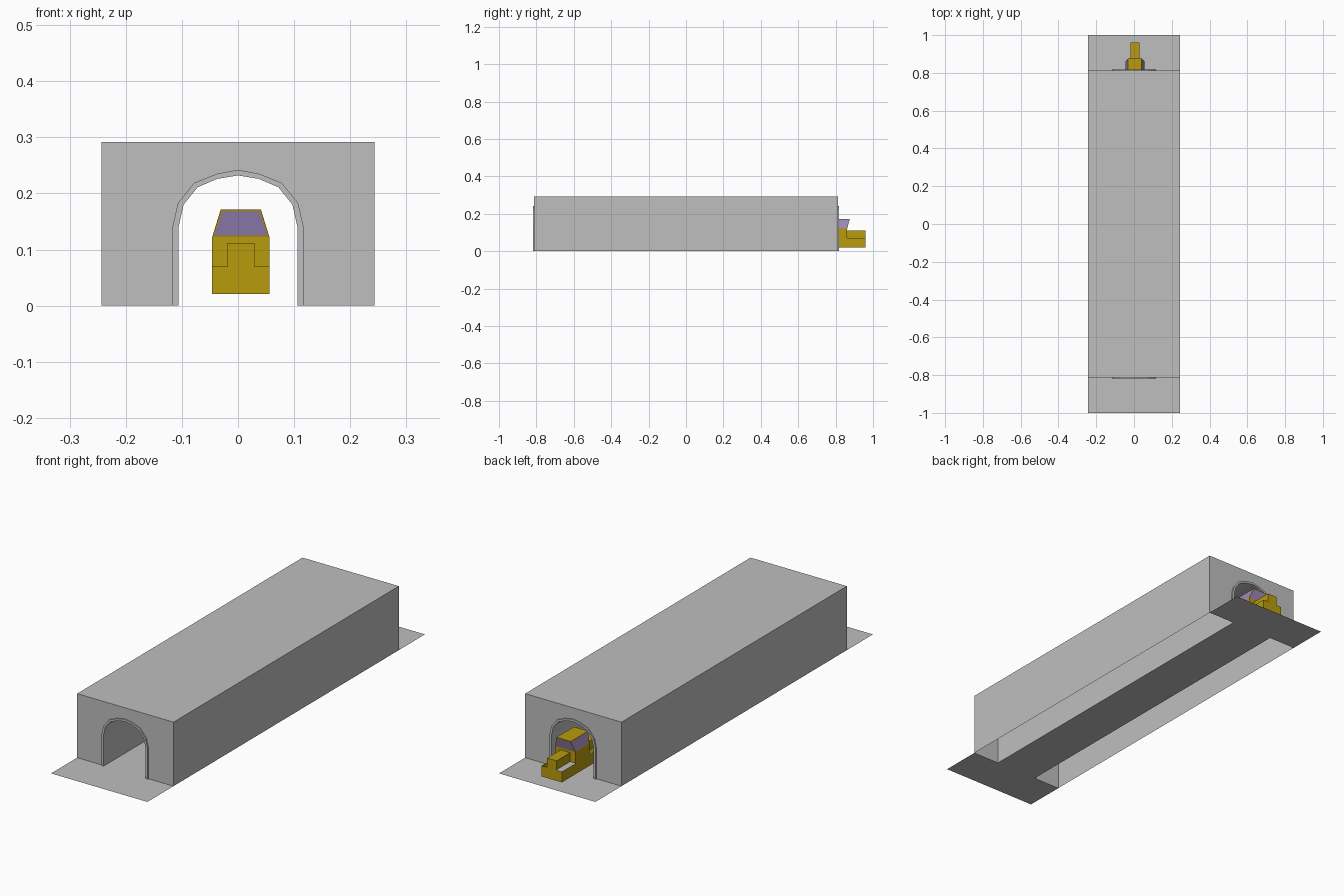
import bpy, bmesh

cube = bpy.data.objects.get("Cube")
if cube:
    bpy.data.objects.remove(cube, do_unlink=True)


def material(name, color):
    m = bpy.data.materials.new(name)
    m.use_nodes = True
    m.diffuse_color = (*color, 1)
    m.node_tree.nodes["Principled BSDF"].inputs["Base Color"].default_value = (*color, 1)
    return m


GREY = material("concrete grey", (0.52, 0.52, 0.52))
YELLOW = material("mustard yellow", (0.48, 0.33, 0.004))
PURPLE = material("window purple", (0.33, 0.24, 0.51))


def finish(name, bm, *mats):
    bmesh.ops.recalc_face_normals(bm, faces=bm.faces)
    mesh = bpy.data.meshes.new(name)
    bm.to_mesh(mesh)
    bm.free()
    for m in mats:
        mesh.materials.append(m)
    obj = bpy.data.objects.new(name, mesh)
    bpy.context.collection.objects.link(obj)
    return obj


def extrude_profile(name, profile, y0, y1, mat, open_base=False):
    """Sweep an x-z outline along y."""
    bm = bmesh.new()
    face = bm.faces.new([bm.verts.new((x, y0, z)) for x, z in profile])
    new = bmesh.ops.extrude_face_region(bm, geom=[face], use_keep_orig=True)["geom"]
    for v in new:
        if isinstance(v, bmesh.types.BMVert):
            v.co.y = y1
    bmesh.ops.recalc_face_normals(bm, faces=bm.faces)
    if open_base:
        base = [f for f in bm.faces if all(v.co.z < 0.001 for v in f.verts)]
        bmesh.ops.delete(bm, geom=base, context='FACES')
    return finish(name, bm, mat)


def box(name, x0, x1, y0, y1, z0, z1, mat, open_ends=False):
    bm = bmesh.new()
    bmesh.ops.create_cube(bm, size=1)
    for v in bm.verts:
        v.co = (x1 if v.co.x > 0 else x0, y1 if v.co.y > 0 else y0, z1 if v.co.z > 0 else z0)
    if open_ends:
        bm.normal_update()
        caps = [f for f in bm.faces if abs(f.normal.z) > 0.9]
        bmesh.ops.delete(bm, geom=caps, context='FACES_ONLY')
    return finish(name, bm, mat)


def arch(half):
    """Mirror half an arch, listed from foot to crown."""
    return half + [(-x, z) for x, z in reversed(half[:-1])]


inner = arch([(0.106, 0), (0.106, 0.14), (0.097, 0.18), (0.072, 0.211), (0.037, 0.226), (0, 0.232)])
outer = arch([(0.117, 0), (0.117, 0.14), (0.107, 0.183), (0.078, 0.219), (0.038, 0.235), (0, 0.242)])
W, L, H = 0.243, 0.812, 0.292

# Tunnel block with arched bore, open underneath
extrude_profile("tunnel_block", [(-W, 0), (-W, H), (W, H), (W, 0)] + inner, -L, L, GREY, True)

# Raised arch surround at each portal
for name, s in (("front_arch_trim", -1), ("back_arch_trim", 1)):
    extrude_profile(name, outer + inner[::-1], s * L, s * (L + 0.006), GREY, True)

# Ground sheet: wide aprons joined by the tunnel floor
bm = bmesh.new()
for hw, y0, y1 in ((W, -1, -L), (0.106, -L, L), (W, L, 1)):
    bm.faces.new([bm.verts.new(p) for p in ((-hw, y0, 0), (hw, y0, 0), (hw, y1, 0), (-hw, y1, 0))])
finish("ground_sheet", bm, GREY)

# Small locomotive leaving the back portal
CX, CY, HW, HL = 0.005, 0.812, 0.051, 0.148
box("locomotive_base", CX - HW, CX + HW, CY - HL, CY + HL, 0.021, 0.07, YELLOW, True)
box("cab_body", CX - HW, CX + HW, CY - 0.05, CY + 0.05, 0.07, 0.122, YELLOW, True)
for name, s in (("front_hood", -1), ("back_hood", 1)):
    ya, yb = sorted((CY + s * 0.05, CY + s * HL))
    box(name, CX - 0.024, CX + 0.024, ya, yb, 0.07, 0.112, YELLOW)

# Cab top: narrower across, flared lengthwise, with inset windows
bm = bmesh.new()
bmesh.ops.create_cube(bm, size=1)
for v in bm.verts:
    top = v.co.z > 0
    sx, sy = (1 if v.co.x > 0 else -1), (1 if v.co.y > 0 else -1)
    v.co = (CX + sx * (0.036 if top else HW), CY + sy * (0.063 if top else 0.05), 0.171 if top else 0.122)
bm.normal_update()
bmesh.ops.delete(bm, geom=[f for f in bm.faces if f.normal.z < -0.9], context='FACES')
walls = [f for f in bm.faces if f.normal.z < 0.9]
bmesh.ops.inset_individual(bm, faces=walls, thickness=0.0045)
for f in walls:
    f.material_index = 1
finish("cab_top", bm, YELLOW, PURPLE)
